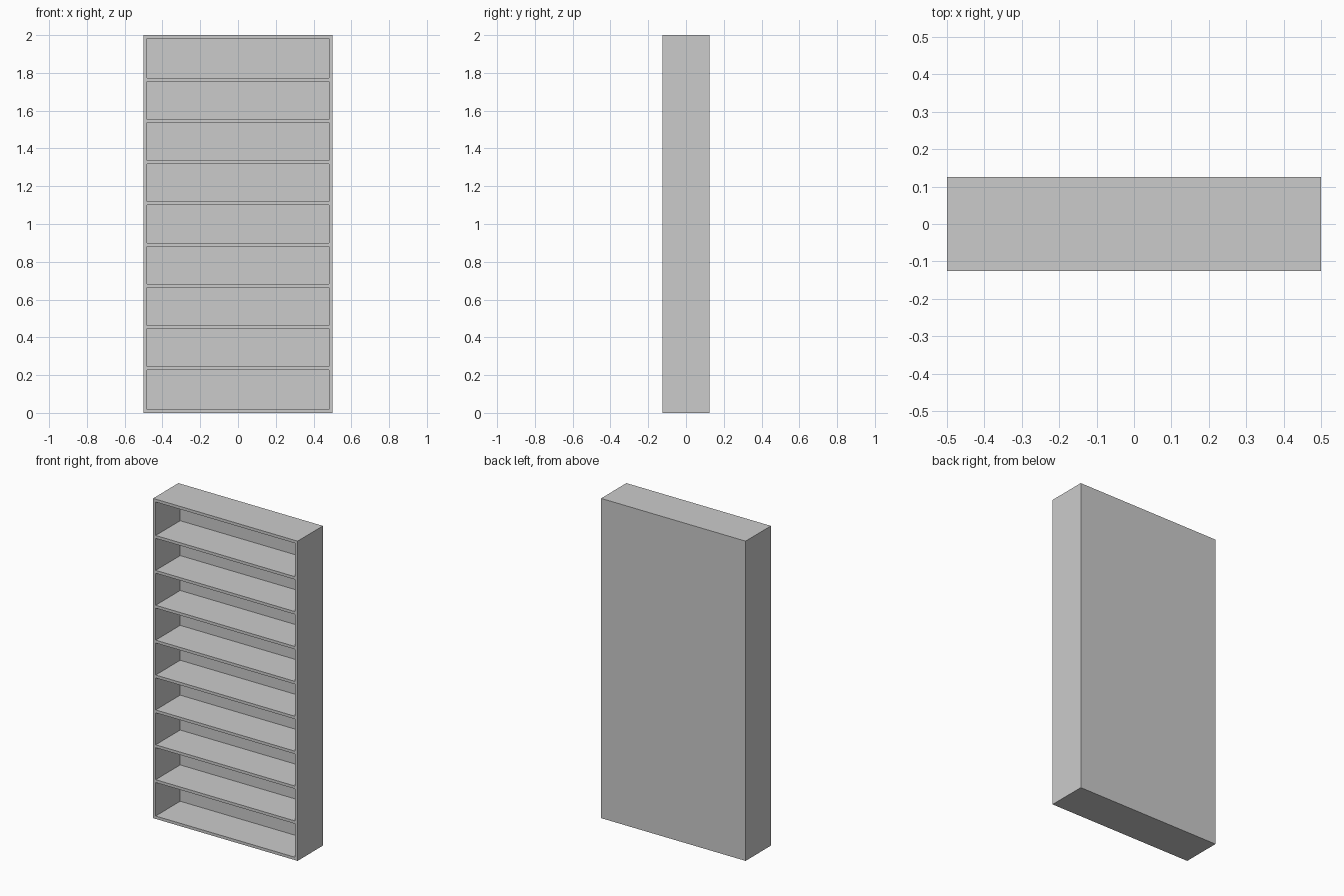
import bpy

cube = bpy.data.objects.get("Cube")
if cube:
    bpy.data.objects.remove(cube, do_unlink=True)

WIDTH, DEPTH, HEIGHT = 1.0, 0.25, 2.0
PANEL = 0.018
BACK = 0.008
BAYS = 9

grey = bpy.data.materials.new("light grey")
grey.use_nodes = True
colour = (0.6, 0.6, 0.6, 1)
grey.diffuse_color = colour
grey.node_tree.nodes["Principled BSDF"].inputs["Base Color"].default_value = colour


def board(name, size, centre):
    """Add a flat rectangular board."""
    bpy.ops.mesh.primitive_cube_add(size=1, location=centre)
    obj = bpy.context.object
    obj.name = name
    obj.scale = size
    bpy.ops.object.transform_apply(location=False, rotation=False, scale=True)
    obj.data.materials.append(grey)
    return obj


inner_width = WIDTH - 2 * PANEL
inner_height = HEIGHT - 2 * PANEL
inner_depth = DEPTH - BACK

# Side panels, full height
for side, sign in (("left", 1), ("right", -1)):
    board(side + "_side", (PANEL, DEPTH, HEIGHT),
          (sign * (WIDTH - PANEL) / 2, 0, HEIGHT / 2))

# Top and bottom panels between the sides
board("bottom_panel", (inner_width, DEPTH, PANEL), (0, 0, PANEL / 2))
board("top_panel", (inner_width, DEPTH, PANEL), (0, 0, HEIGHT - PANEL / 2))

# Thin back panel
board("back_panel", (inner_width, BACK, inner_height),
      (0, (DEPTH - BACK) / 2, HEIGHT / 2))

# Evenly spaced shelves
for i in range(1, BAYS):
    z = PANEL + i * inner_height / BAYS
    board(f"shelf_{i}", (inner_width, inner_depth, PANEL), (0, -BACK / 2, z))
